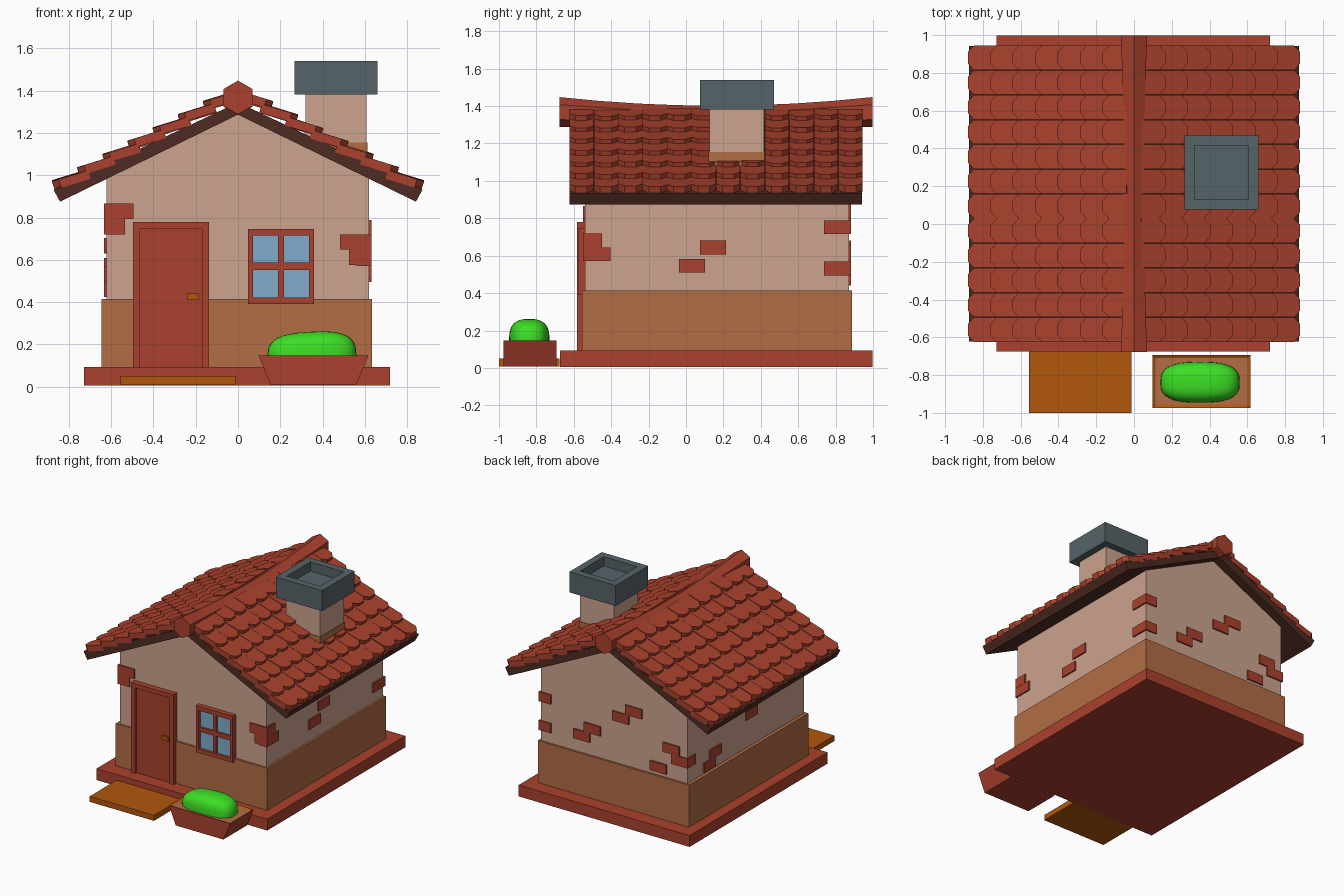
import bpy, bmesh, math, random
from mathutils import Vector

if "Cube" in bpy.data.objects:
    bpy.data.objects.remove(bpy.data.objects["Cube"])
random.seed(3)


def mat(name, r, g, b):
    m = bpy.data.materials.new(name)
    lin = lambda c: ((c / 255 + 0.055) / 1.055) ** 2.4 if c > 10 else c / 3295
    m.diffuse_color = (lin(r), lin(g), lin(b), 1)
    m.use_nodes = True
    m.node_tree.nodes["Principled BSDF"].inputs["Base Color"].default_value = m.diffuse_color
    return m


RED = mat("terracotta red", 170, 65, 45)
WALL = mat("pink plaster", 205, 163, 143)
BROWN = mat("clay brown", 178, 109, 68)
DARK = mat("dark timber", 78, 43, 34)
GREY = mat("slate grey", 86, 99, 105)
GREEN = mat("leaf green", 60, 222, 36)
ORANGE = mat("orange wood", 178, 87, 12)
GLASS = mat("window blue", 127, 172, 202)


def finish(name, bm, *mats):
    bmesh.ops.recalc_face_normals(bm, faces=bm.faces[:])
    me = bpy.data.meshes.new(name)
    bm.to_mesh(me)
    bm.free()
    for m in mats:
        me.materials.append(m)
    ob = bpy.data.objects.new(name, me)
    bpy.context.collection.objects.link(ob)
    return ob


def add_box(bm, x0, x1, y0, y1, z0, z1):
    vs = bmesh.ops.create_cube(bm, size=1)["verts"]
    for v in vs:
        v.co = Vector((x0 if v.co.x < 0 else x1, y0 if v.co.y < 0 else y1,
                       z0 if v.co.z < 0 else z1))
    return vs


def boxes(name, m, *dims):
    bm = bmesh.new()
    for d in dims:
        add_box(bm, *d)
    return finish(name, bm, m)


def prism(name, m, profile, y0, y1):
    bm = bmesh.new()
    f = bm.faces.new([bm.verts.new((x, y0, z)) for x, z in profile])
    ext = bmesh.ops.extrude_face_region(bm, geom=[f])["geom"]
    for v in ext:
        if isinstance(v, bmesh.types.BMVert):
            v.co.y = y1
    return finish(name, bm, m)


def top_face(bm):
    bm.normal_update()
    return max(bm.faces, key=lambda f: f.calc_center_median().z)


# Base and walls
boxes("base_slab", RED, (-.728, .72, -.674, .997, 0.005, .092))
boxes("lower_wall", BROWN, (-.647, .635, -.556, .887, .08, .414))
prism("gable_wall", WALL, [(-.622, .4), (.62, .4), (.62, .995), (0, 1.3), (-.622, .995)], -.541, .872)

# Roof deck
half = [(0, 1.287), (.842, .875), (.873, .932), (0, 1.345)]
prism("roof_deck", DARK, half + [(-x, z) for x, z in half[2:0:-1]], -.622, .942)

# Roof tiles: overlapping scalloped plates, both slopes
COLS, ROWS = 12, 7
W = 1.57 / COLS
bm = bmesh.new()
for side in (-1, 1):
    for r in range(ROWS):
        length = .17 if r < ROWS - 1 else .125
        for c in range(COLS):
            yc = -.625 + W * (c + .5)
            x0, z0 = .88 - .119 * r, .973 + .0625 * r + random.uniform(-.004, .004)
            h = W / 2 - .001
            outline = [(0, -.03), (0, .03), (.032, h), (length, h), (length, -h), (.032, -h)]
            top, low = [], []
            for u, v in outline:
                x, z = x0 - u, z0 + .31 * u
                top.append(bm.verts.new((side * x, yc + v, z)))
                low.append(bm.verts.new((side * (x - .013), yc + v, z - .04)))
            bm.faces.new(top)
            bm.faces.new(low[::-1])
            for i in range(6):
                j = (i + 1) % 6
                bm.faces.new((top[i], low[i], low[j], top[j]))
finish("roof_tiles", bm, RED)

# Sagging hexagonal ridge beam
bm = bmesh.new()
rings = []
for i in range(9):
    t = i / 4 - 1
    rad, zc = .06 + .02 * t * t, 1.342 + .026 * t * t
    rings.append([bm.verts.new((rad * math.sin(k * math.pi / 3), .16 + .837 * t,
                                zc + rad * math.cos(k * math.pi / 3))) for k in range(6)])
for a, b in zip(rings, rings[1:]):
    for k in range(6):
        bm.faces.new((a[k], a[(k + 1) % 6], b[(k + 1) % 6], b[k]))
bm.faces.new(rings[0])
bm.faces.new(rings[-1])
finish("ridge_beam", bm, RED)

# Chimney with hollow cap
boxes("chimney_stack", WALL, (.32, .608, .125, .417, 1.0, 1.4))
boxes("chimney_foot", BROWN, (.316, .612, .121, .421, .98, 1.155))
bm = bmesh.new()
add_box(bm, .267, .66, .076, .47, 1.383, 1.54)
f = top_face(bm)
bmesh.ops.inset_region(bm, faces=[f], thickness=.077)
ext = bmesh.ops.extrude_face_region(bm, geom=[f])["geom"]
bmesh.ops.delete(bm, geom=[f], context='FACES_ONLY')
for v in ext:
    if isinstance(v, bmesh.types.BMVert):
        v.co.z -= .07
finish("chimney_cap", bm, GREY)

# Door
boxes("door_frame", RED, (-.496, -.463, -.584, -.53, .09, .78), (-.17, -.137, -.584, -.53, .09, .78),
      (-.463, -.17, -.584, -.53, .747, .78))
boxes("door_panel", RED, (-.463, -.17, -.569, -.53, .09, .747))
boxes("door_handle", ORANGE, (-.241, -.184, -.583, -.56, .41, .44))

# Window: frame, cross bars and glass
FY = (-.578, -.53)
boxes("window_frame", RED,
      (.047, .072, *FY, .39, .747), (.335, .36, *FY, .39, .747),
      (.072, .335, *FY, .39, .421), (.072, .335, *FY, .714, .747),
      (.19, .217, -.574, -.53, .421, .714), (.072, .335, -.574, -.53, .553, .587))
boxes("window_glass", GLASS, (.06, .345, -.559, -.535, .4, .73))

# Exposed bricks: spans are (start, end, bottom z)
H, P = .073, .011
bm = bmesh.new()
for a, b, z in [(-.633, -.495, .794), (-.633, -.535, .721), (.482, .628, .648), (.525, .628, .576)]:
    add_box(bm, a, b, -.541 - P, -.45 if b > .6 else -.5, z, z + H)
for a, b, z in [(.2, .34, .51), (.11, .25, .583), (-.13, .01, .735), (-.24, -.1, .808),
                (-.45, -.31, .44), (-.633, -.49, .535), (-.56, -.42, .608),
                (.53, .63, .715), (.53, .63, .495)]:
    add_box(bm, a, b, .8, .872 + P, z, z + H)
for a, b, z in [(-.552, -.45, .645), (-.552, -.405, .571), (.075, .214, .607), (-.037, .102, .509),
                (.738, .883, .715), (.738, .883, .495)]:
    add_box(bm, .56, .62 + P, a, b, z, z + H)
for a, b, z in [(.54, .68, .425), (.47, .61, .498), (.03, .17, .63),
                (-.552, -.47, .794), (-.552, -.42, .721), (.78, .883, .535)]:
    add_box(bm, -.622 - P, -.56, a, b, z, z + H)
finish("wall_bricks", bm, RED)

# Door mat
boxes("door_mat", ORANGE, (-.557, -.012, -1.0, -.676, .008, .05))

# Planter: tapered box with wooden rim and soil
bm = bmesh.new()
for v in add_box(bm, .097, .617, -.975, -.693, 0.008, .147):
    if v.co.z < .1:
        v.co.x += .058 if v.co.x < .3 else -.058
f = top_face(bm)
rim = bmesh.ops.inset_region(bm, faces=[f], thickness=.022)["faces"]
for g in rim:
    g.material_index = 1
f.material_index = 2
for v in f.verts:
    v.co.z -= .008
finish("planter", bm, RED, ORANGE, BROWN)

# Bush: rounded loaf
bm = bmesh.new()
bmesh.ops.create_uvsphere(bm, u_segments=32, v_segments=16, radius=1)
for v in bm.verts:
    x, y, z = [math.copysign(abs(c) ** .72, c) for c in v.co]
    v.co = (.35 + .21 * x, -.838 + .108 * y, .15 + (.11 + .01 * x) * z)
for f in bm.faces:
    f.smooth = True
finish("bush", bm, GREEN)
